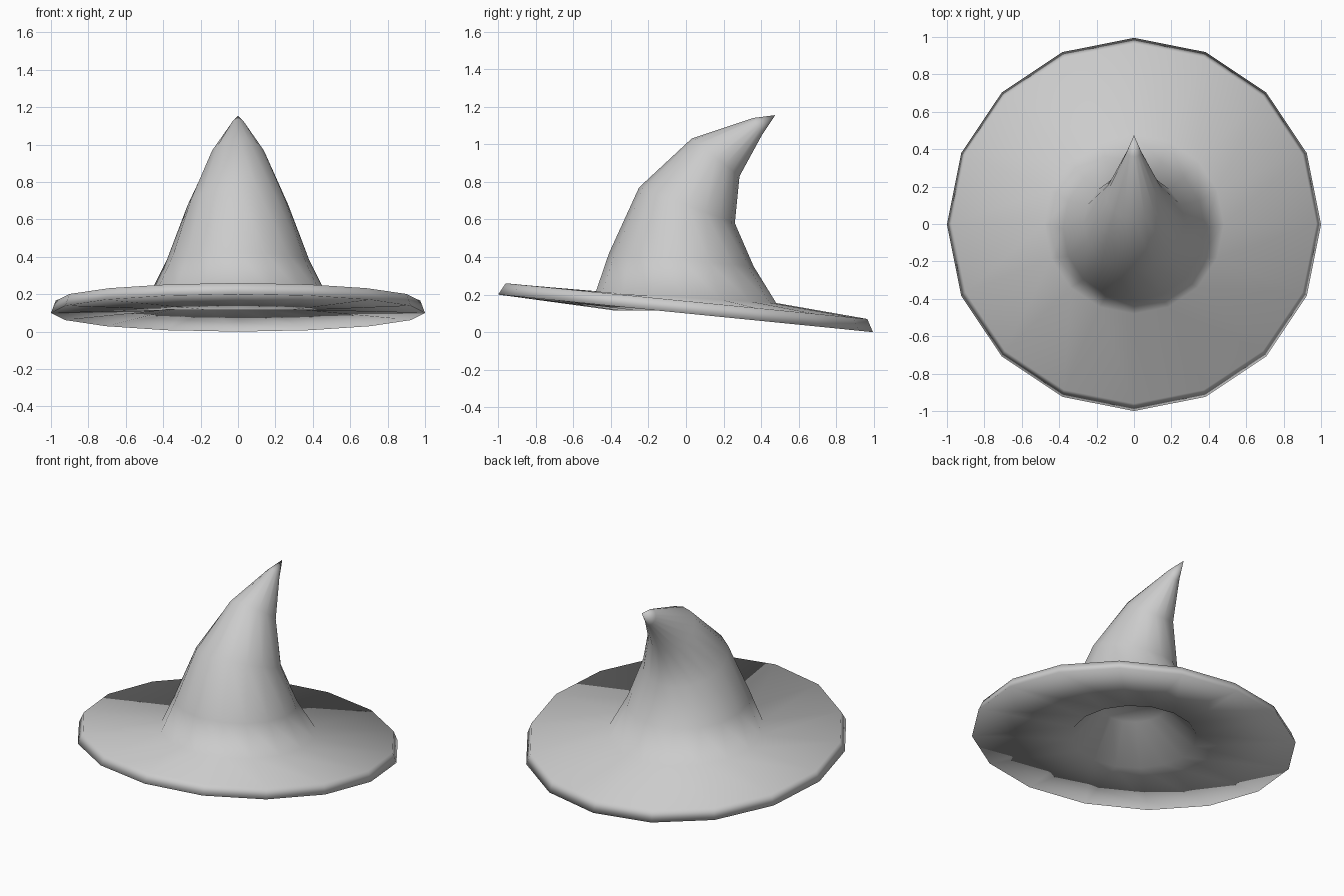
import bpy, bmesh
from math import sin, cos, pi

if "Cube" in bpy.data.objects:
    bpy.data.objects.remove(bpy.data.objects["Cube"])

SIDES = 16

# Tilted rings: front (y, z), back (y, z), half width; listed from crown top to inner cavity
RINGS = [
    (0.36, 1.14, 0.405, 1.05, 0.04),     # curled tip
    (0.03, 1.03, 0.285, 0.83, 0.15),
    (-0.25, 0.77, 0.26, 0.58, 0.27),
    (-0.41, 0.42, 0.36, 0.35, 0.38),
    (-0.48, 0.215, 0.48, 0.155, 0.48),   # crown base
    (-0.96, 0.26, 0.965, 0.07, 0.975),   # brim upper edge
    (-1.0, 0.2, 0.995, 0.0, 1.0),        # brim lower edge
    (-0.38, 0.115, 0.38, 0.115, 0.39),   # head opening
    (-0.21, 0.34, 0.20, 0.33, 0.20),     # cavity top
]


def add_ring(bm, y0, z0, y1, z1, half_width):
    verts = []
    for i in range(SIDES):
        a = 2 * pi * i / SIDES
        t = (1 + sin(a)) / 2
        verts.append(bm.verts.new((half_width * cos(a), y0 + (y1 - y0) * t, z0 + (z1 - z0) * t)))
    return verts


bm = bmesh.new()
rings = [add_ring(bm, *r) for r in RINGS]
tip = bm.verts.new((0, 0.475, 1.155))

# Skin between rings, pointed tip and cavity cap
for upper, lower in zip(rings, rings[1:]):
    for i in range(SIDES):
        j = (i + 1) % SIDES
        bm.faces.new((upper[i], lower[i], lower[j], upper[j]))
for i in range(SIDES):
    bm.faces.new((tip, rings[0][i], rings[0][(i + 1) % SIDES]))
bm.faces.new(rings[-1])
bmesh.ops.recalc_face_normals(bm, faces=bm.faces)
for f in bm.faces:
    f.smooth = True

mesh = bpy.data.meshes.new("pointed_hat")
bm.to_mesh(mesh)
bm.free()
hat = bpy.data.objects.new("pointed_hat", mesh)
bpy.context.collection.objects.link(hat)
